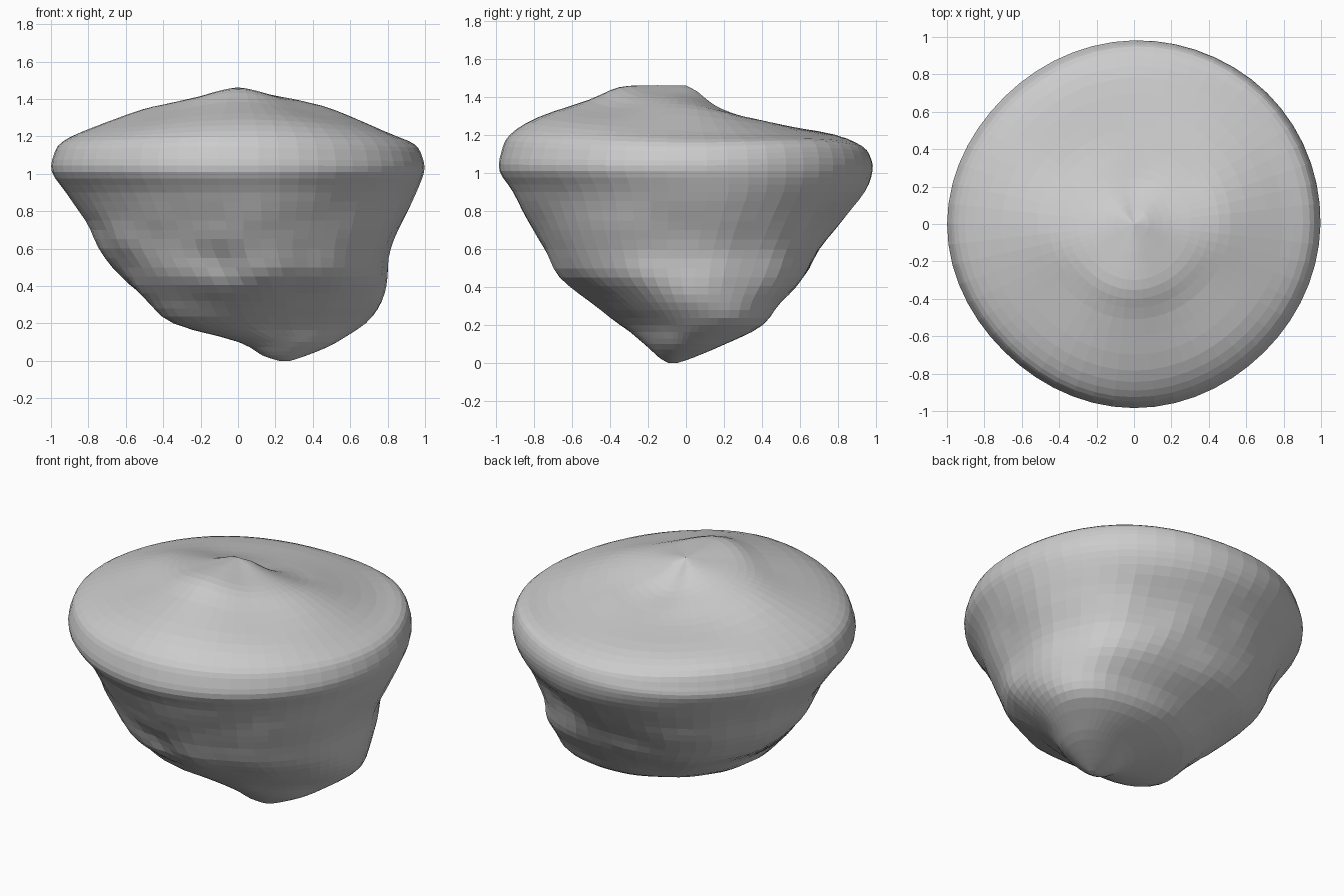
import bpy, bmesh, math
from mathutils import Vector, noise

SEGS, SUB = 56, 3


def cubic(a, b, c, d, t):
    # Catmull-Rom interpolation
    return 0.5 * (2*b + (c-a)*t + (2*a-5*b+4*c-d)*t*t + (3*b-a-3*c+d)*t**3)


def around(vals, u):
    # periodic interpolation over the eight compass directions
    i = int(u)
    return cubic(*[vals[(i+k) % 8] for k in (-1, 0, 1, 2)], u - i)


# lower body: z, xmin, xmax, ymin, ymax, then fullness of the corners NE NW SW SE
body = [
    (0.00, 0.22, 0.28, -0.09, -0.05, 1.00, 1.00, 1.00, 1.00),
    (0.03, 0.13, 0.37, -0.14, 0.04, 1.10, 0.92, 1.15, 0.92),
    (0.10, 0.02, 0.53, -0.21, 0.20, 1.15, 0.90, 1.25, 0.88),
    (0.20, -0.31, 0.66, -0.33, 0.39, 1.17, 0.90, 1.27, 0.86),
    (0.32, -0.47, 0.75, -0.49, 0.49, 1.13, 0.98, 1.16, 0.89),
    (0.45, -0.62, 0.80, -0.67, 0.62, 1.09, 1.05, 1.04, 0.95),
    (0.60, -0.75, 0.82, -0.75, 0.71, 1.07, 1.03, 0.98, 0.98),
    (0.75, -0.82, 0.88, -0.83, 0.82, 1.03, 1.01, 0.97, 0.97),
    (0.90, -0.92, 0.95, -0.91, 0.94, 1.01, 0.98, 0.97, 0.97),
    (1.01, -0.995, 0.995, -0.98, 0.98, 1.01, 0.98, 0.98, 0.985),
]
# top: share of the rim radius, then heights E NE N NW W SW S SE
top = [
    (0.99, 1.09, 1.11, 1.08, 1.08, 1.10, 1.11, 1.11, 1.10),
    (0.945, 1.16, 1.17, 1.14, 1.17, 1.17, 1.18, 1.20, 1.18),
    (0.80, 1.22, 1.20, 1.20, 1.225, 1.24, 1.25, 1.29, 1.26),
    (0.52, 1.34, 1.28, 1.25, 1.27, 1.34, 1.34, 1.385, 1.34),
    (0.36, 1.38, 1.31, 1.28, 1.31, 1.37, 1.40, 1.45, 1.40),
    (0.20, 1.41, 1.36, 1.32, 1.36, 1.40, 1.43, 1.46, 1.43),
    (0.08, 1.445, 1.43, 1.40, 1.43, 1.44, 1.45, 1.46, 1.45),
]

# rings: centre x, centre y, half width, half depth, fullness and height per direction
rings = []
for z, x0, x1, y0, y1, ne, nw, sw, se in body:
    rings.append(((x0+x1)/2, (y0+y1)/2, (x1-x0)/2, (y1-y0)/2,
                  [1, ne, 1, nw, 1, sw, 1, se], [z]*8))
rim = rings[-1]
for row in top:
    rings.append((0, 0, rim[2]*row[0], rim[3]*row[0], rim[4], list(row[1:])))

# dents on the flanks: centre, width, depth
dents = [((-0.08, -0.66, 0.54), 0.11, 0.05), ((-0.60, -0.50, 0.62), 0.13, -0.02),
         ((0.35, -0.50, 0.40), 0.18, 0.03), ((0.40, 0.72, 0.78), 0.18, 0.03)]


def rough(p):
    out = Vector((p.x, p.y, 0))
    if out.length < 1e-4:
        return p
    out.normalize()
    flank = max(0, min(1, (1.0 - p.z) / 0.25)) * min(1, p.z / 0.15)
    push = 0.014 * flank * (noise.noise(p * 5) + noise.noise(p * 2.6))
    for c, w, d in dents:
        push -= d * math.exp(-(p - Vector(c)).length_squared / (w*w))
    return p + out * push


bm = bmesh.new()
loops = []
for i in range(len(rings) - 1):
    q = [rings[max(0, min(len(rings)-1, i+k))] for k in (-1, 0, 1, 2)]
    last = i == len(rings) - 2
    for j in range(SUB + (1 if last else 0)):
        t = j / SUB
        cx, cy, hx, hy = (cubic(*[r[k] for r in q], t) for k in range(4))
        loop = []
        for s in range(SEGS):
            u, a = 8 * s / SEGS, 2 * math.pi * s / SEGS
            f = cubic(*[around(r[4], u) for r in q], t)
            z = cubic(*[around(r[5], u) for r in q], t)
            p = Vector((cx + f*hx*math.cos(a), cy + f*hy*math.sin(a), max(0, z)))
            loop.append(bm.verts.new(rough(p)))
        loops.append(loop)
for a, b in zip(loops, loops[1:]):
    for s in range(SEGS):
        n = (s + 1) % SEGS
        bm.faces.new((a[s], a[n], b[n], b[s]))
# close the peak and the small foot
peak = bm.verts.new((0, 0, 1.46))
for s in range(SEGS):
    bm.faces.new((loops[-1][s], loops[-1][(s+1) % SEGS], peak))
bm.faces.new(loops[0][::-1])
bmesh.ops.recalc_face_normals(bm, faces=bm.faces[:])

mesh = bpy.data.meshes.new("boulder")
bm.to_mesh(mesh)
bm.free()
rock = bpy.data.objects.new("boulder", mesh)
bpy.context.collection.objects.link(rock)
